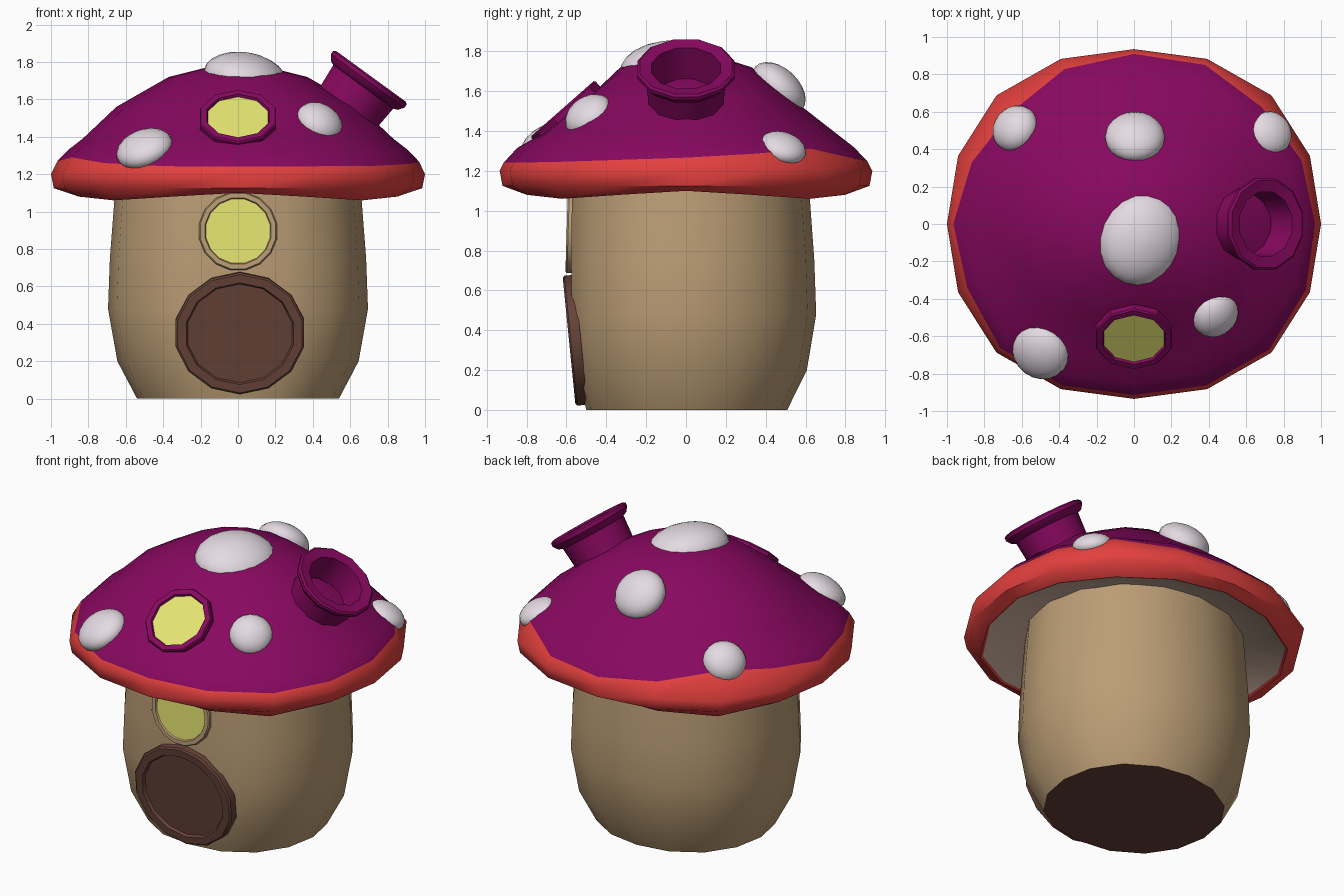
import bpy, bmesh, math
from mathutils import Vector, Matrix

if "Cube" in bpy.data.objects:
    bpy.data.objects.remove(bpy.data.objects["Cube"])


def mat(name, r, g, b):
    m = bpy.data.materials.new(name)
    m.diffuse_color = [((c / 255 + 0.055) / 1.055) ** 2.4 for c in (r, g, b)] + [1]
    m.use_nodes = True
    m.node_tree.nodes["Principled BSDF"].inputs["Base Color"].default_value = m.diffuse_color
    return m


PURPLE = mat("cap_purple", 135, 8, 95)
RED = mat("rim_red", 227, 64, 62)
TAN = mat("stem_tan", 187, 157, 117)
GILL = mat("gill_beige", 214, 184, 166)
WHITE = mat("spot_white", 228, 219, 226)
YELLOW = mat("window_yellow", 230, 230, 114)
BROWN = mat("door_brown", 101, 66, 55)


def loft(name, rings, bands, mats, matrix=Matrix(), angle=35):
    """Bridge rings of points; bands gives the material of each strip, then the two end caps."""
    bm = bmesh.new()
    vs = [[bm.verts.new(p) for p in ring] for ring in rings]
    n = len(vs[0])
    for a, b, k in zip(vs, vs[1:], bands):
        for i in range(n):
            j = (i + 1) % n
            bm.faces.new((a[i], a[j], b[j], b[i])).material_index = k
    bm.faces.new(vs[0]).material_index = bands[-2]
    bm.faces.new(vs[-1]).material_index = bands[-1]
    bmesh.ops.recalc_face_normals(bm, faces=bm.faces)
    me = bpy.data.meshes.new(name)
    bm.to_mesh(me)
    bm.free()
    for m in mats:
        me.materials.append(m)
    ob = bpy.data.objects.new(name, me)
    bpy.context.collection.objects.link(ob)
    ob.matrix_world = matrix
    bpy.ops.object.select_all(action='DESELECT')
    bpy.context.view_layer.objects.active = ob
    ob.select_set(True)
    bpy.ops.object.shade_smooth_by_angle(angle=math.radians(angle))
    return ob


def circle(r, z, n, sy=1.0, off=0.0, front=9.0):
    """Ellipse of points; front clamps y to flatten the front."""
    return [(r * math.cos(2 * math.pi * (i + off) / n),
             max(r * sy * math.sin(2 * math.pi * (i + off) / n), -front), z) for i in range(n)]


def bulge(rings, amount):
    """Widen rings on the diagonals."""
    out = []
    for ring in rings:
        new = []
        for x, y, z in ring:
            k = 1 + amount * math.sin(2 * math.atan2(y, x)) ** 2
            new.append((x * k, y * k, z))
        out.append(new)
    return out


def facing(pos, normal, scale=(1, 1, 1)):
    q = Vector(normal).to_track_quat('Z', 'Y')
    return Matrix.Translation(pos) @ q.to_matrix().to_4x4() @ Matrix.Diagonal((*scale, 1))


# Stem with a flattened front
stem = [circle(r, z, 16, 0.94, 0, front)
        for r, z, front in [(0.54, 0, 0.5), (0.645, 0.2, 0.54), (0.695, 0.48, 0.565),
                            (0.685, 0.75, 0.57), (0.655, 1.14, 0.565), (0.645, 1.22, 0.565)]]
loft("stem", bulge(stem, 0.02), [0] * 5 + [1, 0], [TAN, BROWN])

# Cap: beige underside, red rim with a wavy edge, purple top
N = 16


def edge(i):
    d = 360 * i / N
    bump = lambda c, w, h: h * math.exp(-((d - c) / w) ** 2)
    return (0.22 + bump(140, 30, 0.55) + bump(42, 22, 0.36) + bump(205, 20, 0.25)
            + bump(0, 30, 0.12) + bump(360, 30, 0.12))


def shoulder(blend, front=9.0):
    ring = []
    for i in range(N):
        t = edge(i) + (1 - edge(i)) * blend
        a = 2 * math.pi * i / N
        r = 1 - 0.17 * t ** 1.6
        y = r * (0.935 - 0.03 * t) * math.sin(a)
        ring.append((r * math.cos(a), max(y, -front), 1.2 + 0.19 * t))
    return ring


def wavy(r, z):
    return [(x, y, h + 0.02 * math.cos(8 * math.pi * i / N))
            for i, (x, y, h) in enumerate(circle(r, z, N, 0.935))]


cap = [circle(0.55, 1.2, N, 0.935), wavy(0.89, 1.09), wavy(0.905, 1.08),
       circle(0.985, 1.125, N, 0.935), circle(1.0, 1.2, N, 0.935),
       shoulder(0), shoulder(0.5)]
dome = [shoulder(1, 0.715), circle(0.65, 1.56, N, 0.82, 0, 0.495),
        circle(0.37, 1.72, N, 0.89), circle(0.17, 1.77, N), circle(0.04, 1.785, N)]
loft("cap", bulge(cap, 0.04) + bulge(dome, 0.015),
     [0, 1, 1, 1, 1] + [2] * 6 + [0, 2], [GILL, RED, PURPLE], angle=50)


# Round frames with a recessed panel
def framed(name, matrix, n, outer, inner, height, recess, frame_mat, panel_mat, depth=0.03):
    o = 0.5
    rings = [circle(outer, -depth, n, 1, o), circle(outer, height * 0.7, n, 1, o),
             circle(outer * 0.97, height, n, 1, o), circle(inner * 1.03, height, n, 1, o),
             circle(inner, recess, n, 1, o)]
    loft(name, rings, [0, 0, 0, 0, 0, 1], [frame_mat, panel_mat], matrix, 32)


framed("door", facing((0.01, -0.557, 0.35), (0, -1, -0.1), (1.0, 0.93, 1)),
       14, 0.352, 0.285, 0.03, 0.012, BROWN, BROWN)
framed("stem_window", facing((0, -0.573, 0.895), (0, -1, 0.03)),
       16, 0.212, 0.175, 0.026, 0.015, TAN, YELLOW)
framed("cap_window", facing((0, -0.6, 1.49), (0, -0.66, 0.75)),
       10, 0.215, 0.17, 0.03, 0.015, PURPLE, YELLOW, 0.1)

# Chimney pipe with a flange and a hollow bore
pipe = [(0.18, -0.36), (0.205, -0.06), (0.23, -0.05), (0.252, -0.02), (0.252, 0.0),
        (0.24, 0.01), (0.178, 0.0), (0.165, -0.2)]
loft("chimney", [circle(r, h, 12, 1, 0.5) for r, h in pipe], [0] * 9, [PURPLE],
     facing((0.705, 0, 1.715), (0.59, 0, 0.81)), 35)


# White spots
def spot(name, pos, normal, scale):
    rings = [circle(math.sin(math.pi * k / 12), -math.cos(math.pi * k / 12), 20)
             for k in range(1, 12)]
    rings = [circle(0.05, -1, 20)] + rings + [circle(0.05, 1, 20)]
    loft(name, rings, [0] * 14, [WHITE], facing(pos, normal, scale), 60)


spot("spot_top", (0.04, -0.08, 1.71), (0.2, -0.08, 1), (0.255, 0.225, 0.14))
for k, (x, y, z, s, h, up) in enumerate([(-0.5, -0.685, 1.335, 0.155, 0.09, 1.1),
                                         (0.435, -0.485, 1.475, 0.13, 0.09, 0.73),
                                         (0.005, 0.465, 1.615, 0.16, 0.1, 0.73),
                                         (0.73, 0.485, 1.315, 0.12, 0.07, 1.2),
                                         (-0.635, 0.51, 1.365, 0.13, 0.095, 0.73)]):
    d = math.hypot(x, y)
    spot(f"spot_{k + 1}", (x, y, z), (0.68 * x / d, 0.68 * y / d, up), (s, s, h))
